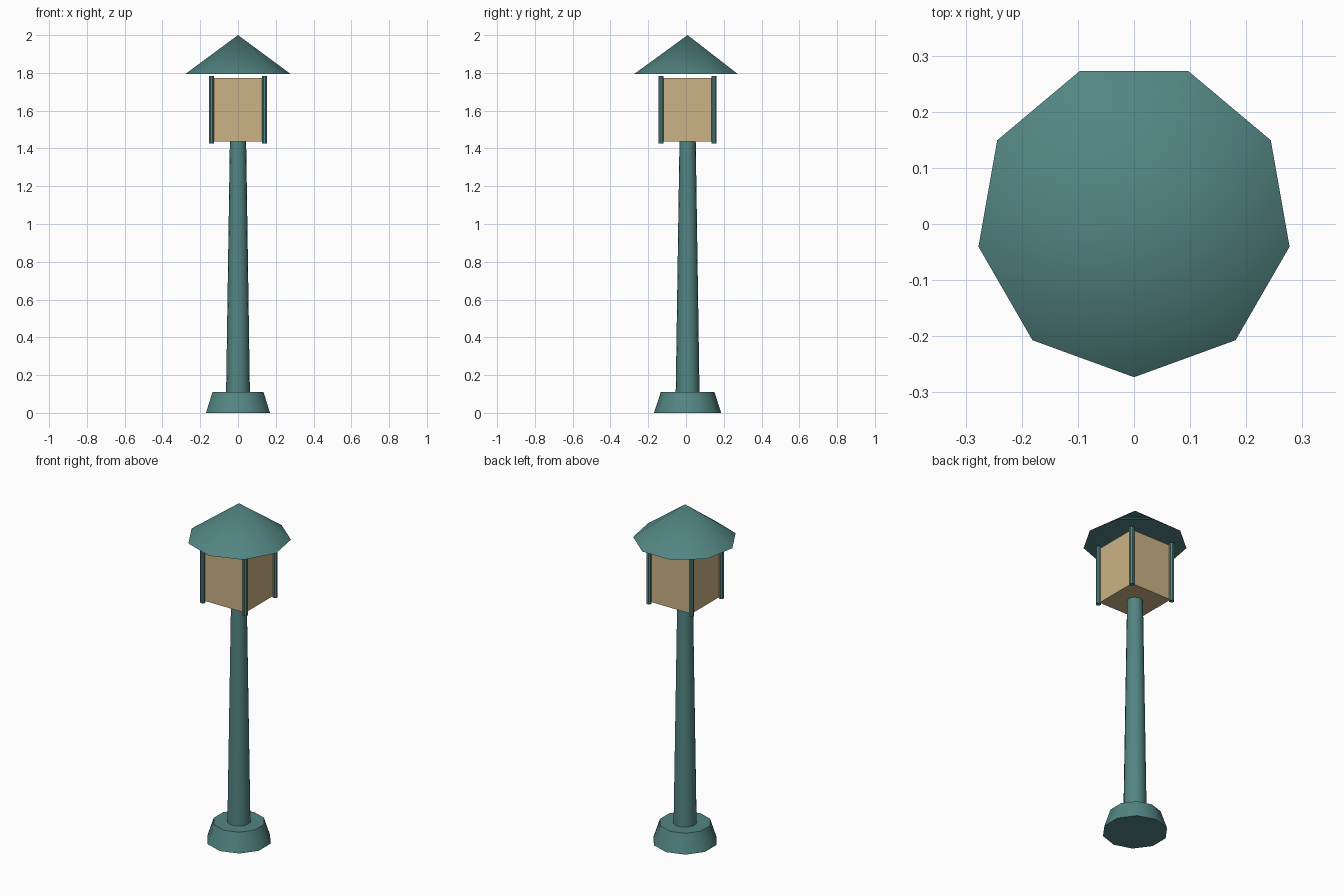
import bpy
import math

if "Cube" in bpy.data.objects:
    bpy.data.objects.remove(bpy.data.objects["Cube"], do_unlink=True)

CY = 0.0085  # shared centre line of the lamp


def material(name, rgb):
    m = bpy.data.materials.new(name)
    m.use_nodes = True
    m.diffuse_color = (*rgb, 1)
    m.node_tree.nodes["Principled BSDF"].inputs["Base Color"].default_value = (*rgb, 1)
    return m


teal = material("teal paint", (0.085, 0.235, 0.225))
tan = material("tan glass", (0.60, 0.45, 0.235))


def finish(name, mat, smooth_angle=None):
    ob = bpy.context.object
    ob.name = name
    ob.data.materials.append(mat)
    if smooth_angle:
        bpy.ops.object.shade_smooth_by_angle(angle=math.radians(smooth_angle))
    return ob


def frustum(name, sides, r1, r2, z1, z2, x=0, y=0, turn=0, smooth=40):
    # The first corner points to +y, or is turned from there
    bpy.ops.mesh.primitive_cone_add(
        vertices=sides, radius1=r1, radius2=r2, depth=z2 - z1,
        location=(x, CY + y, (z1 + z2) / 2), rotation=(0, 0, turn))
    return finish(name, teal, smooth)


# Foot and tapering pole
frustum("base", 10, 0.178, 0.142, 0, 0.11)
frustum("pole", 16, 0.063, 0.043, 0.11, 1.44)

# Glass lantern box
bpy.ops.mesh.primitive_cube_add(size=1, location=(0, CY, 1.605))
bpy.context.object.scale = (0.272, 0.272, 0.336)
finish("lantern_glass", tan)

# Corner posts
for side, sx in (("left", 1), ("right", -1)):
    for end, sy in (("front", -1), ("back", 1)):
        frustum(f"{end}_{side}_post", 8, 0.0145, 0.0145, 1.427, 1.784,
                sx * 0.14, sy * 0.14, math.pi / 8)

# Nine-sided roof with one corner at the front
frustum("roof", 9, 0.2815, 0, 1.795, 2.0, turn=math.pi)
